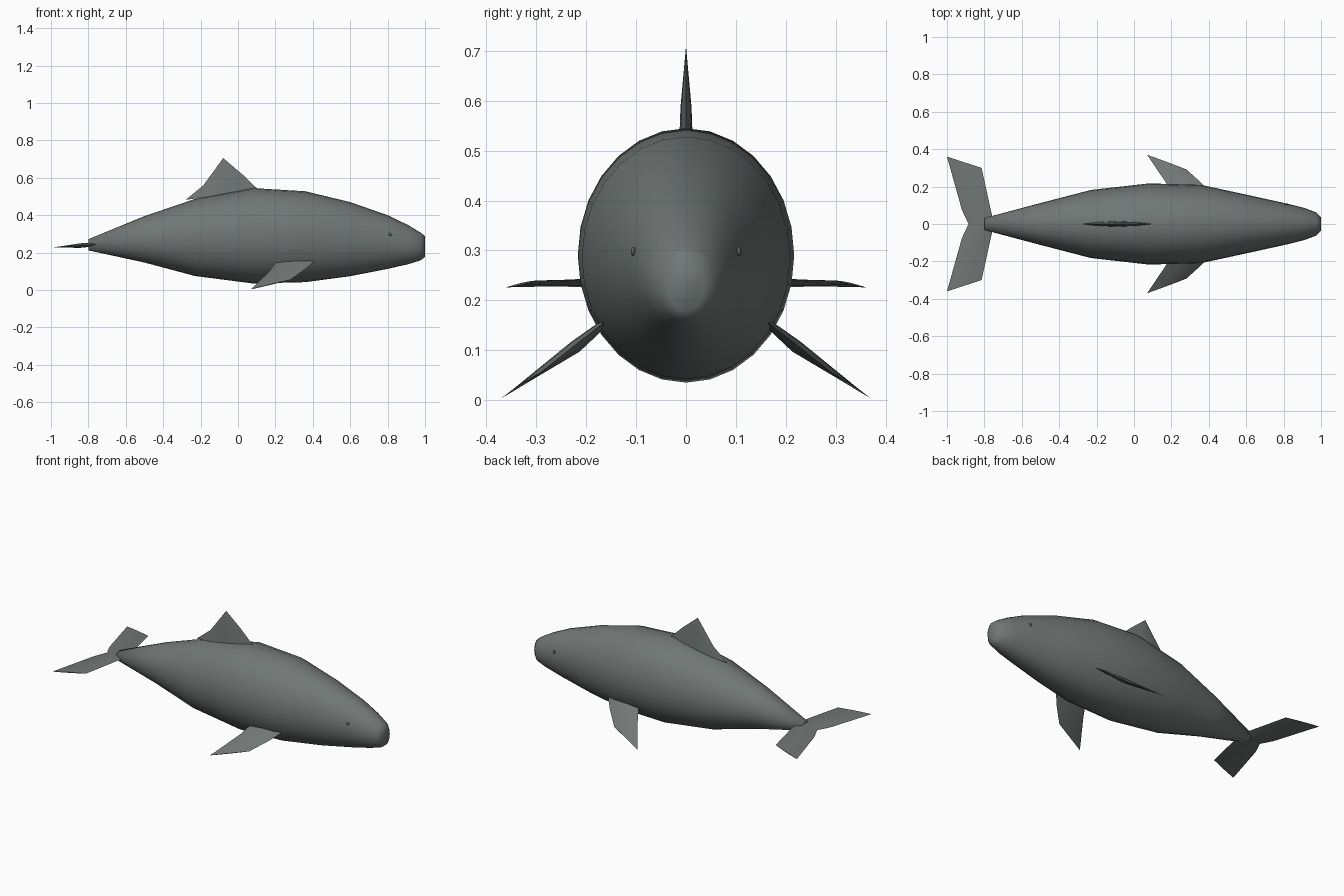
import bpy, bmesh, math
from mathutils import Vector

if "Cube" in bpy.data.objects:
    bpy.data.objects.remove(bpy.data.objects["Cube"])


def material(name, rgb):
    m = bpy.data.materials.new(name)
    m.diffuse_color = (*rgb, 1)
    m.use_nodes = True
    m.node_tree.nodes["Principled BSDF"].inputs["Base Color"].default_value = m.diffuse_color
    return m


skin = material("slate grey", (0.165, 0.185, 0.18))
eye_mat = material("dark grey", (0.11, 0.125, 0.12))


def finish(bm, name, mat, angle=None):
    bmesh.ops.remove_doubles(bm, verts=bm.verts, dist=0.0005)
    bmesh.ops.recalc_face_normals(bm, faces=bm.faces)
    me = bpy.data.meshes.new(name)
    bm.to_mesh(me)
    bm.free()
    me.materials.append(mat)
    ob = bpy.data.objects.new(name, me)
    bpy.context.collection.objects.link(ob)
    bpy.ops.object.select_all(action='DESELECT')
    ob.select_set(True)
    bpy.context.view_layer.objects.active = ob
    if angle:
        bpy.ops.object.shade_smooth_by_angle(angle=math.radians(angle))
    else:
        bpy.ops.object.shade_smooth()
    return ob


def loft(bm, rings):
    """Skin closed loops of points and cap both ends."""
    loops = [[bm.verts.new(p) for p in r] for r in rings]
    n = len(loops[0])
    for a, b in zip(loops, loops[1:]):
        for i in range(n):
            j = (i + 1) % n
            bm.faces.new((a[i], a[j], b[j], b[i]))
    bm.faces.new(loops[0])
    bm.faces.new(loops[-1])


def fin(bm, stations, normal):
    """Lens-section blade; each station is leading point, trailing point, half thickness."""
    n = Vector(normal).normalized()
    rings = []
    for lead, trail, h in stations:
        a, b = Vector(lead), Vector(trail)
        top = [a.lerp(b, t) + n * h * 4 * t * (1 - t) for t in (0, .25, .5, .75, 1)]
        low = [a.lerp(b, t) - n * h * 4 * t * (1 - t) for t in (.75, .5, .25)]
        rings.append(top + low)
    loft(bm, rings)


# Body: x, top z, bottom z, half width
profile = [(-.80, .272, .212, .032), (-.50, .395, .147, .112), (-.23, .487, .075, .182),
           (.08, .545, .035, .217), (.36, .528, .042, .209), (.60, .470, .074, .157),
           (.80, .400, .113, .113), (.91, .347, .138, .086), (.975, .308, .158, .062),
           (1.0, .288, .177, .035)]
SEG = 28
rings = []
for x, top, bot, w in profile:
    c, h = (top + bot) / 2, (top - bot) / 2
    rings.append([(x, w * math.sin(2 * math.pi * i / SEG), c + h * math.cos(2 * math.pi * i / SEG))
                  for i in range(SEG)])
bm = bmesh.new()
loft(bm, rings)
finish(bm, "body", skin)

# Dorsal fin
bm = bmesh.new()
fin(bm, [((.11, 0, .535), (-.28, 0, .482), .014),
         ((.025, 0, .617), (-.185, 0, .56), .011),
         ((-.079, 0, .705), (-.081, 0, .703), .0005)], (0, 1, 0))
finish(bm, "dorsal_fin", skin, 50)

for s, side in ((1, "left"), (-1, "right")):
    # Flippers
    bm = bmesh.new()
    fin(bm, [((.41, s * .165, .155), (.20, s * .17, .147), .008),
             ((.36, s * .22, .112), (.17, s * .222, .103), .013),
             ((.28, s * .292, .055), (.07, s * .37, .004), .002)], (0, s * .145, .2))
    finish(bm, side + "_flipper", skin, 50)

    # Tail flukes, tilted slightly down to the rear
    def z(x):
        return .226 + (x + 1) * .075
    bm = bmesh.new()
    fin(bm, [((a, s * ya, z(a)), (b, s * yb, z(b)), h) for a, ya, b, yb, h in
             ((-.75, 0, -.885, 0, .012), (-.76, .05, -.92, .075, .012),
              (-.815, .30, -1, .36, .002))], (0, 0, 1))
    finish(bm, side + "_fluke", skin, 50)

    # Eyes
    bm = bmesh.new()
    bmesh.ops.create_uvsphere(bm, u_segments=12, v_segments=8, radius=.009)
    bmesh.ops.scale(bm, vec=(1, .5, 1), verts=bm.verts)
    bmesh.ops.translate(bm, vec=(.815, s * .106, .298), verts=bm.verts)
    finish(bm, side + "_eye", eye_mat)
